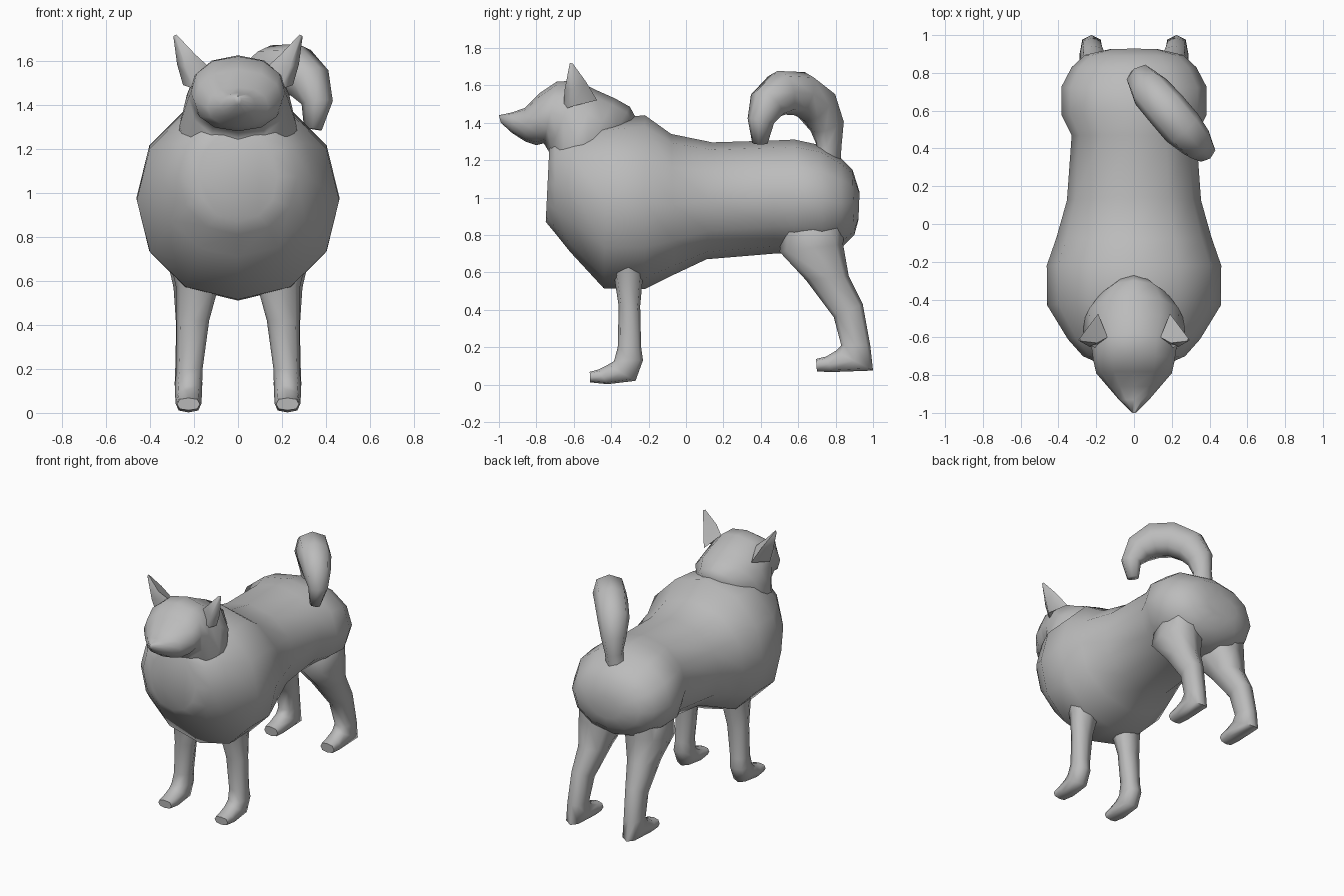
import bpy, bmesh, math
from mathutils import Vector

fur = bpy.data.materials.new("grey_fur")
fur.diffuse_color = (0.5, 0.5, 0.5, 1)


def finish(name, bm, angle):
    bmesh.ops.recalc_face_normals(bm, faces=bm.faces)
    mesh = bpy.data.meshes.new(name)
    bm.to_mesh(mesh)
    bm.free()
    mesh.materials.append(fur)
    ob = bpy.data.objects.new(name, mesh)
    bpy.context.collection.objects.link(ob)
    bpy.ops.object.select_all(action='DESELECT')
    ob.select_set(True)
    bpy.context.view_layer.objects.active = ob
    bpy.ops.object.shade_smooth_by_angle(angle=math.radians(angle))
    return ob


def skin(name, rings, angle=80):
    """Bridge equal-length rings of points and cap both ends."""
    bm = bmesh.new()
    loops = [[bm.verts.new(p) for p in r] for r in rings]
    n = len(loops[0])
    for a, b in zip(loops, loops[1:]):
        for i in range(n):
            j = (i + 1) % n
            bm.faces.new((a[i], a[j], b[j], b[i]))
    bm.faces.new(loops[0])
    bm.faces.new(loops[-1])
    return finish(name, bm, angle)


def loft(name, sections, sides, side=1, power=1.0):
    """Section: y, z of one edge, y, z of the opposite edge, centre x, half width."""
    rings = []
    for y0, z0, y1, z1, cx, hw in sections:
        ring = []
        for k in range(sides):
            t = 2 * math.pi * k / sides
            c, s = math.cos(t), math.sin(t)
            c = math.copysign(abs(c) ** power, c)
            s = math.copysign(abs(s) ** power, s)
            f = (1 - c) / 2
            ring.append((side * (cx + hw * s), y0 + (y1 - y0) * f, z0 + (z1 - z0) * f))
        rings.append(ring)
    return skin(name, rings)


# Torso: chest to rump
loft("torso", [
    (-.73, 1.28, -.75, .87, 0, .18),
    (-.70, 1.34, -.70, .81, 0, .27),
    (-.60, 1.39, -.62, .71, 0, .35),
    (-.42, 1.42, -.44, .515, 0, .46),
    (-.22, 1.44, -.22, .51, 0, .462),
    (-.08, 1.34, -.06, .59, 0, .41),
    (.14, 1.295, .11, .67, 0, .355),
    (.47, 1.305, .47, .70, 0, .33),
    (.58, 1.31, .58, .70, 0, .385),
    (.72, 1.28, .73, .70, 0, .385),
    (.83, 1.21, .83, .73, 0, .33),
    (.89, 1.15, .90, .80, 0, .26),
    (.928, 1.03, .922, .88, 0, .13)], 12, power=.95)

# Head with muzzle, narrowing to a point on the back of the neck
loft("head", [
    (-1.0, 1.44, -.99, 1.40, 0, .015),
    (-.93, 1.455, -.93, 1.345, 0, .08),
    (-.86, 1.48, -.86, 1.30, 0, .14),
    (-.78, 1.56, -.80, 1.28, 0, .20),
    (-.69, 1.62, -.76, 1.29, 0, .215),
    (-.58, 1.625, -.73, 1.24, 0, .225),
    (-.47, 1.57, -.71, 1.05, 0, .265),
    (-.38, 1.53, -.66, 1.00, 0, .27),
    (-.30, 1.485, -.58, 1.00, 0, .20),
    (-.27, 1.43, -.50, 1.00, 0, .12)], 12, power=.92)

# Tail: curled over the back and leaning to one side
path = [(.03, .75, 1.20, .075), (.04, .765, 1.28, .065), (.05, .755, 1.38, .09),
        (.09, .70, 1.49, .115), (.17, .61, 1.555, .12), (.255, .51, 1.56, .12),
        (.325, .435, 1.50, .10), (.36, .40, 1.41, .07), (.34, .395, 1.29, .04)]
points = [Vector(p[:3]) for p in path]
across = Vector((.78, .62, 0)).normalized()
tail = []
for i, p in enumerate(points):
    along = (points[min(i + 1, len(path) - 1)] - points[max(i - 1, 0)]).normalized()
    u = (across - along * across.dot(along)).normalized()
    v = along.cross(u)
    r = path[i][3]
    ring = []
    for k in range(8):
        c, s = math.cos(k * math.pi / 4), math.sin(k * math.pi / 4)
        ring.append(p + (u * math.copysign(abs(c) ** .8, c) * .92
                         + v * math.copysign(abs(s) ** .8, s)) * r)
    tail.append(ring)
skin("tail", tail)

for s, label in ((1, "left"), (-1, "right")):
    # Front leg and paw
    loft(label + "_front_leg", [
        (-.42, .76, -.20, .76, .21, .12),
        (-.385, .58, -.23, .58, .185, .098),
        (-.36, .42, -.245, .42, .205, .074),
        (-.365, .20, -.24, .20, .22, .059),
        (-.385, .125, -.23, .13, .225, .062),
        (-.42, .105, -.27, .02, .225, .06),
        (-.47, .08, -.42, .002, .225, .058),
        (-.515, .068, -.512, .012, .225, .052)], 8, s, .75)

    # Hind leg and paw
    loft(label + "_hind_leg", [
        (.53, .95, .86, 1.0, .17, .13),
        (.50, .71, .84, .75, .185, .145),
        (.64, .56, .87, .58, .195, .098),
        (.79, .36, .945, .43, .215, .066),
        (.83, .21, .985, .21, .225, .06),
        (.80, .18, 1.0, .075, .225, .063),
        (.75, .15, .78, .067, .225, .06),
        (.695, .137, .70, .07, .225, .053)], 8, s, .75)

    # Pointed ear: four-sided base tapering to the tip
    base = [(.14, -.60, 1.58), (.19, -.655, 1.47), (.25, -.60, 1.49), (.19, -.475, 1.52)]
    middle = [(.195, -.63, 1.63), (.235, -.65, 1.57), (.277, -.60, 1.585), (.235, -.535, 1.62)]
    tip = [(.28, -.62, 1.72), (.285, -.622, 1.715), (.294, -.615, 1.712), (.288, -.605, 1.716)]
    skin(label + "_ear", [[(s * x, y, z) for x, y, z in r] for r in (base, middle, tip)])
